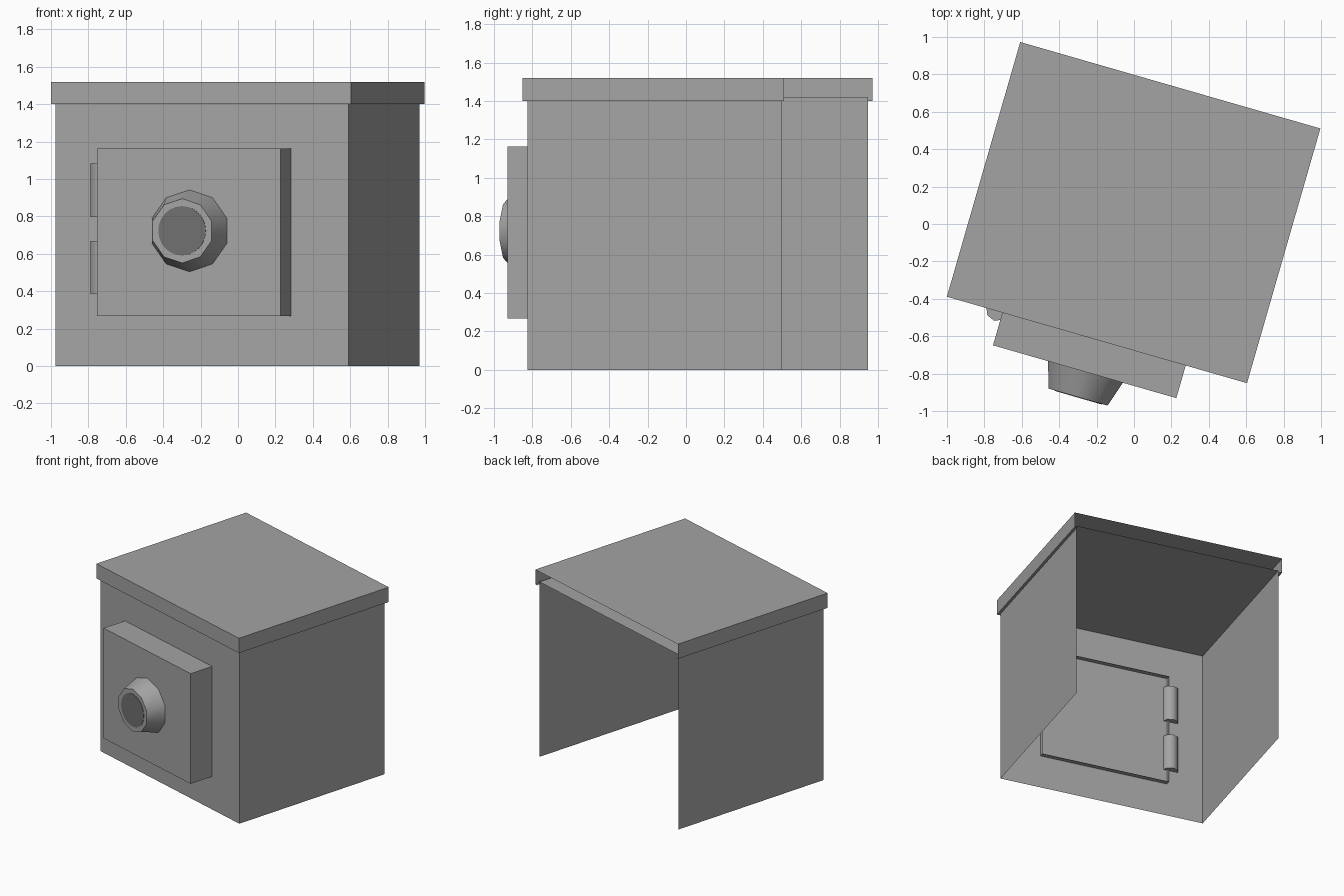
import bpy, bmesh, math
from mathutils import Matrix

cube = bpy.data.objects.get("Cube")
if cube:
    bpy.data.objects.remove(cube, do_unlink=True)


def material(name, value):
    mat = bpy.data.materials.new(name)
    mat.use_nodes = True
    colour = (value, value, value, 1)
    mat.diffuse_color = colour
    mat.node_tree.nodes["Principled BSDF"].inputs["Base Color"].default_value = colour
    return mat


GREY = material("grey_metal", 0.37)
DARK = material("dark_grey", 0.163)

# The whole safe stands turned about the vertical axis
PLACE = Matrix.Translation((-0.002, 0.061, 0)) @ Matrix.Rotation(math.radians(-16.07), 4, "Z")


def finish(name, bm, mat, smooth=False):
    mesh = bpy.data.meshes.new(name)
    bm.to_mesh(mesh)
    bm.free()
    mesh.materials.append(mat)
    obj = bpy.data.objects.new(name, mesh)
    obj.matrix_world = PLACE
    bpy.context.collection.objects.link(obj)
    if smooth:
        bpy.ops.object.select_all(action="DESELECT")
        obj.select_set(True)
        bpy.context.view_layer.objects.active = obj
        bpy.ops.object.shade_smooth_by_angle(angle=math.radians(50))
    return obj


def shell(name, x, y, z, is_open):
    """Box between ranges x, y, z, without the faces whose normal is_open picks."""
    bm = bmesh.new()
    bmesh.ops.create_cube(bm, size=1)
    bm.normal_update()
    bmesh.ops.delete(bm, geom=[f for f in bm.faces if is_open(f.normal)], context="FACES_ONLY")
    for v in bm.verts:
        v.co = [lo + (c + 0.5) * (hi - lo) for c, (lo, hi) in zip(v.co, (x, y, z))]
    return finish(name, bm, GREY)


def prism(name, sides, r1, r2, depth, matrix, mat, smooth=True):
    bm = bmesh.new()
    bmesh.ops.create_cone(bm, cap_ends=True, segments=sides, radius1=r1, radius2=r2,
                          depth=depth, matrix=matrix)
    return finish(name, bm, mat, smooth)


W, D = 0.814, 0.6875      # half width and half depth of the body
LIP = 0.021               # overhang of the lid


def open_below_or_behind(n):
    return n.z < -0.5 or n.y > 0.5


# Body and lid, both open at the back and underneath
shell("body", (-W, W), (-D, D), (0, 1.422), open_below_or_behind)
shell("lid", (-W - LIP, W + LIP), (-D - LIP, D + LIP), (1.40, 1.52), open_below_or_behind)

# Narrow rim closing the lid overhang at the front and sides
bm = bmesh.new()
path = [(-1, 1), (-1, -1), (1, -1), (1, 1)]
outer = [bm.verts.new((sx * (W + LIP), sy * (D + LIP), 1.40)) for sx, sy in path]
inner = [bm.verts.new((sx * W, sy * D if sy < 0 else D + LIP, 1.40)) for sx, sy in path]
for i in range(3):
    bm.faces.new((outer[i], inner[i], inner[i + 1], outer[i + 1]))
finish("lid_rim", bm, GREY)

# Door, hollow and set through the front wall
shell("door", (-0.526, 0.494), (-0.89, -0.65), (0.267, 1.162), lambda n: n.y > 0.5)

# Hinges beside the door
for name, z in (("lower_hinge", 0.526), ("upper_hinge", 0.94)):
    prism(name, 8, 0.062, 0.062, 0.284, Matrix.Translation((-0.556, -0.70, z)), GREY)

# Tapered dial with a dark round centre
FRONT = Matrix.Rotation(math.radians(90), 4, "X")
prism("dial", 10, 0.219, 0.172, 0.14, Matrix.Translation((-0.012, -0.96, 0.723)) @ FRONT, GREY)
prism("dial_centre", 24, 0.132, 0.132, 0.006,
      Matrix.Translation((-0.012, -1.03, 0.723)) @ FRONT, DARK)
